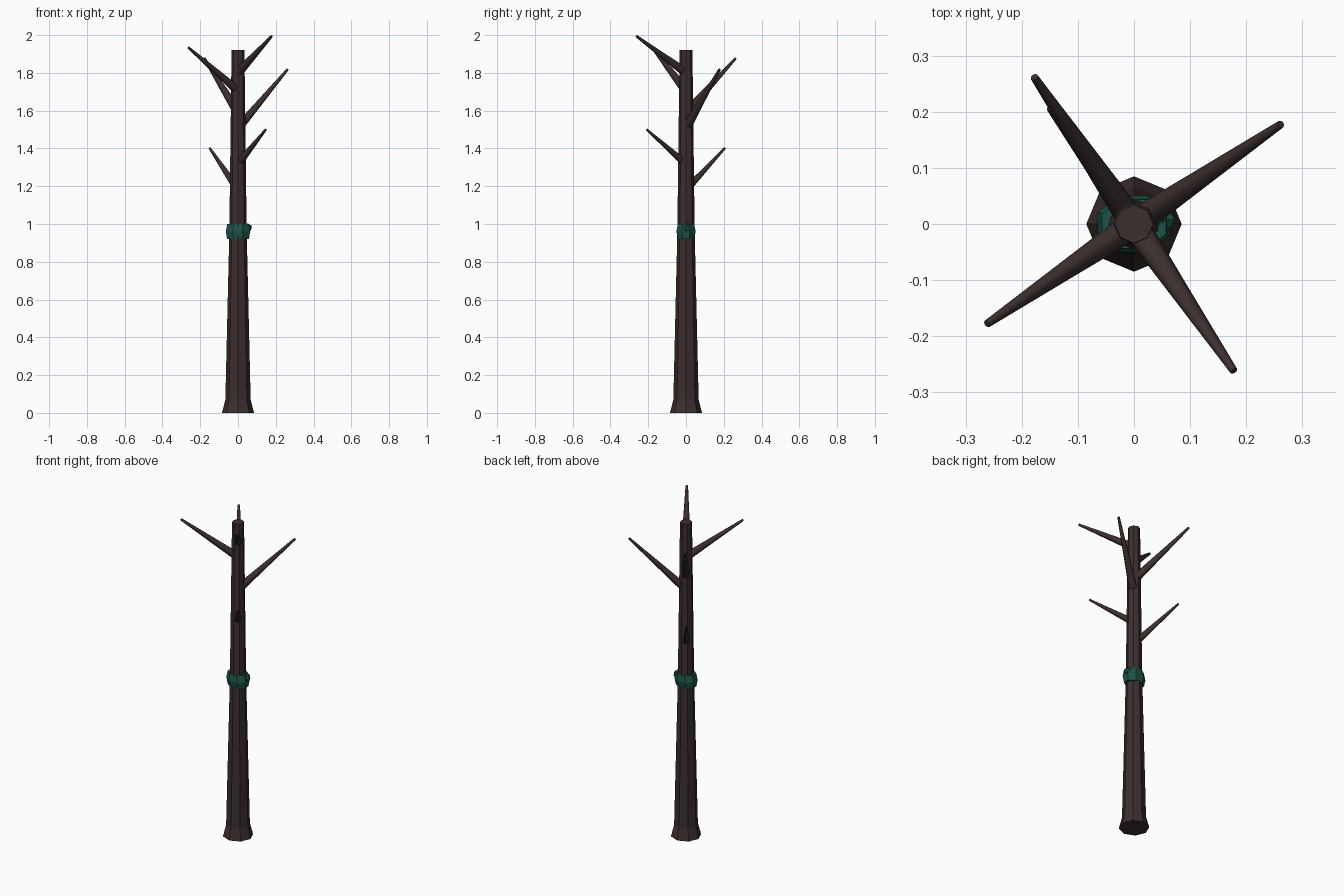
import bpy, bmesh, math
from mathutils import Vector, Matrix

cube = bpy.data.objects.get("Cube")
if cube:
    bpy.data.objects.remove(cube, do_unlink=True)


def material(name, colour):
    m = bpy.data.materials.new(name)
    m.use_nodes = True
    m.diffuse_color = (*colour, 1)
    bsdf = m.node_tree.nodes["Principled BSDF"]
    bsdf.inputs["Base Color"].default_value = (*colour, 1)
    bsdf.inputs["Roughness"].default_value = 0.9
    return m


bark = material("dark_bark", (0.045, 0.028, 0.028))
cloth = material("green_cloth", (0.012, 0.085, 0.065))


def finish(name, bm, mat, smooth_angle=None):
    bmesh.ops.recalc_face_normals(bm, faces=bm.faces)
    mesh = bpy.data.meshes.new(name)
    bm.to_mesh(mesh)
    bm.free()
    mesh.materials.append(mat)
    obj = bpy.data.objects.new(name, mesh)
    bpy.context.collection.objects.link(obj)
    if smooth_angle:
        bpy.ops.object.select_all(action='DESELECT')
        obj.select_set(True)
        bpy.context.view_layer.objects.active = obj
        bpy.ops.object.shade_smooth_by_angle(angle=math.radians(smooth_angle))
    return obj


def bridge(bm, a, b):
    for i in range(len(a)):
        j = (i + 1) % len(a)
        bm.faces.new((a[i], a[j], b[j], b[i]))


# Trunk: octagonal lathe with flared foot
SIDES = 8
bm = bmesh.new()
rings = []
for r, z in [(0.085, 0), (0.067, 0.07), (0.046, 0.96), (0.034, 1.92)]:
    rings.append([bm.verts.new((r * math.cos(math.tau * i / SIDES),
                                r * math.sin(math.tau * i / SIDES), z))
                  for i in range(SIDES)])
for low, high in zip(rings, rings[1:]):
    bridge(bm, low, high)
bm.faces.new(rings[0])
bm.faces.new(rings[-1])
finish("trunk", bm, bark)


# Branches: tapered cones from the trunk axis to each tip
def branch(name, tip, root_z, r_root, r_tip):
    tip = Vector(tip)
    root = Vector((0, 0, root_z))
    axis = tip - root
    rot = axis.to_track_quat('Z', 'Y').to_matrix().to_4x4()
    bm = bmesh.new()
    bmesh.ops.create_cone(bm, cap_ends=True, segments=8, radius1=r_root,
                          radius2=r_tip, depth=axis.length,
                          matrix=Matrix.Translation((root + tip) / 2) @ rot)
    finish(name, bm, bark, 50)


branch("upper_branch_front", (0.178, -0.262, 1.994), 1.80, 0.025, 0.007)
branch("upper_branch_right", (-0.262, -0.178, 1.934), 1.705, 0.025, 0.007)
branch("upper_branch_back", (-0.178, 0.262, 1.876), 1.59, 0.025, 0.007)
branch("upper_branch_left", (0.262, 0.178, 1.818), 1.507, 0.025, 0.007)
branch("lower_branch_front", (0.147, -0.208, 1.50), 1.317, 0.021, 0.006)
branch("lower_branch_back", (-0.15, 0.206, 1.402), 1.18, 0.021, 0.006)

# Cloth band: chunky oval ring tied round the trunk
bm = bmesh.new()
loops = []
for i in range(SIDES):
    a = math.tau * (i + 0.5) / SIDES
    loop = []
    for j in range(6):
        b = math.tau * j / 6
        out = 0.016 * math.cos(b)
        loop.append(bm.verts.new(((0.054 + out) * math.cos(a),
                                  (0.039 + out) * math.sin(a),
                                  0.96 + 0.046 * math.sin(b))))
    loops.append(loop)
for i in range(SIDES):
    bridge(bm, loops[i], loops[(i + 1) % SIDES])
finish("cloth_band", bm, cloth)

# Knot on the side of the band
bm = bmesh.new()
bmesh.ops.create_icosphere(bm, subdivisions=1, radius=0.026,
                           matrix=Matrix.Translation((0.05, 0.008, 0.978)))
finish("band_knot", bm, cloth)
